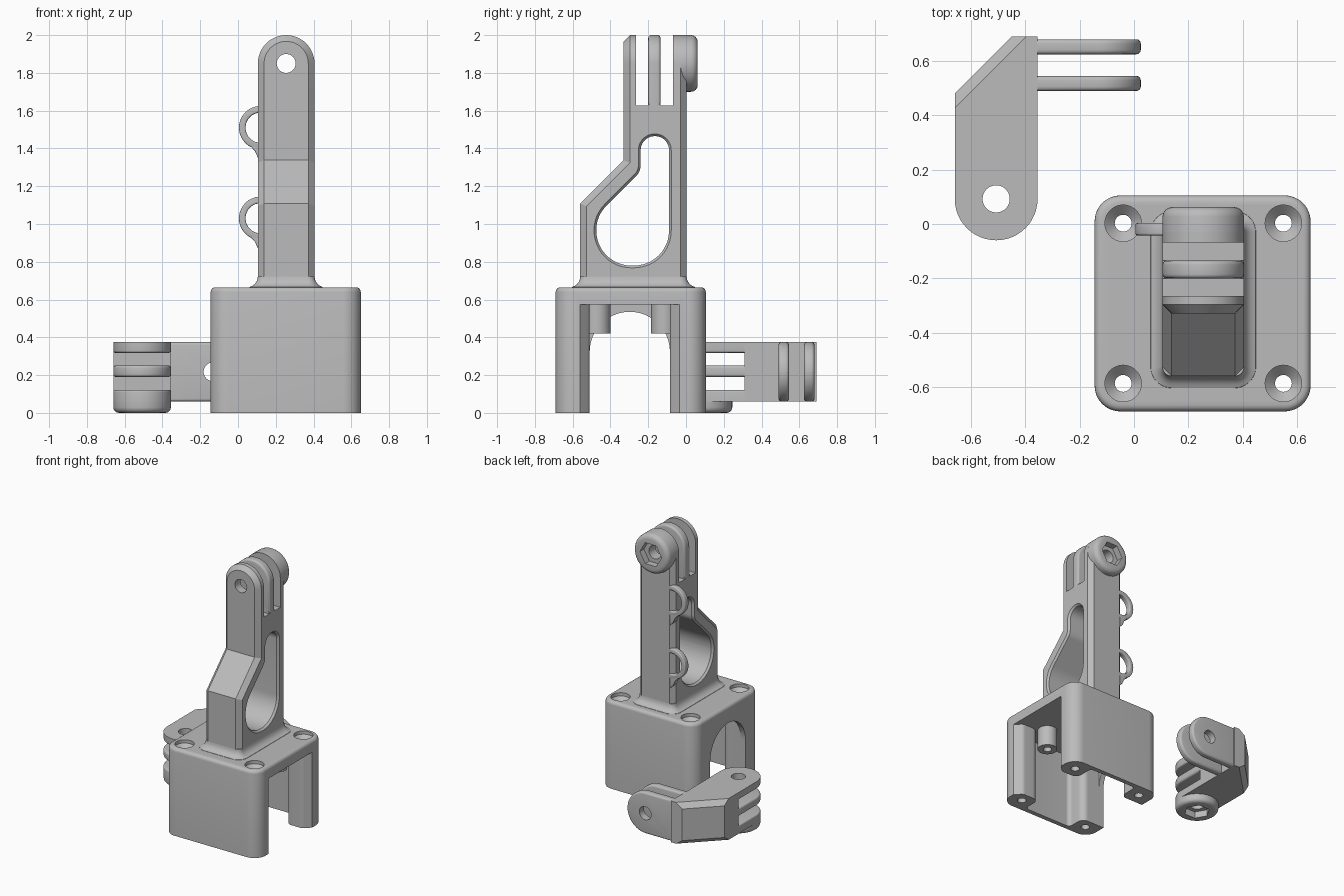
import bpy, bmesh, math
from mathutils import Vector

if "Cube" in bpy.data.objects:
    bpy.data.objects.remove(bpy.data.objects["Cube"])

grey = bpy.data.materials.new("grey plastic")
grey.diffuse_color = (0.5, 0.5, 0.5, 1)
grey.use_nodes = True
grey.node_tree.nodes["Principled BSDF"].inputs["Base Color"].default_value = grey.diffuse_color


def rounded(corners):
    """Polygon from (u, v, radius) corners, each filleted."""
    out, n = [], len(corners)
    for i, (u, v, r) in enumerate(corners):
        p = Vector((u, v))
        if r == 0:
            out.append(p)
            continue
        a = (Vector(corners[i - 1][:2]) - p).normalized()
        b = (Vector(corners[(i + 1) % n][:2]) - p).normalized()
        half = a.angle(b) / 2
        c = p + (a + b).normalized() * r / math.sin(half)
        s = p + a * r / math.tan(half) - c
        e = p + b * r / math.tan(half) - c
        a0 = math.atan2(s.y, s.x)
        d = (math.atan2(e.y, e.x) - a0 + math.pi) % (2 * math.pi) - math.pi
        k = max(3, round(abs(d) / 0.13))
        out += [c + Vector((math.cos(a0 + d * j / k), math.sin(a0 + d * j / k))) * r
                for j in range(k + 1)]
    return out


def circle(u, v, r, n=40, turn=0):
    return [Vector((u + r * math.cos(turn + 2 * math.pi * i / n),
                    v + r * math.sin(turn + 2 * math.pi * i / n))) for i in range(n)]


def rect(u0, u1, v0, v1, r=0):
    return rounded([(u0, v0, r), (u1, v0, r), (u1, v1, r), (u0, v1, r)])


def grow(pts, d):
    """Offset a counter-clockwise polygon outward by d."""
    out = []
    for i, p in enumerate(pts):
        e = (p - pts[i - 1]).normalized()
        f = (pts[(i + 1) % len(pts)] - p).normalized()
        n1, n2 = Vector((e.y, -e.x)), Vector((f.y, -f.x))
        out.append(p + (n1 + n2) * d / max(0.2, 1 + n1.dot(n2)))
    return out


def loft(name, pts, axis, sections):
    """Solid along an axis from (position, outline offset) sections."""
    pts = [Vector(p) for p in pts]
    pts = [p for i, p in enumerate(pts) if (p - pts[i - 1]).length > 1e-4]
    if sum(pts[i - 1].cross(p) for i, p in enumerate(pts)) < 0:
        pts.reverse()
    place = {'x': lambda q, h: (h, q.x, q.y), 'y': lambda q, h: (q.x, h, q.y),
             'z': lambda q, h: (q.x, q.y, h)}[axis]
    bm = bmesh.new()
    rings = [[bm.verts.new(place(q, h)) for q in grow(pts, d)] for h, d in sections]
    for lo, hi in zip(rings, rings[1:]):
        for i in range(len(pts)):
            bm.faces.new((lo[i - 1], lo[i], hi[i], hi[i - 1]))
    bm.faces.new(rings[0])
    bm.faces.new(rings[-1])
    bmesh.ops.recalc_face_normals(bm, faces=bm.faces)
    me = bpy.data.meshes.new(name)
    bm.to_mesh(me)
    bm.free()
    me.materials.append(grey)
    ob = bpy.data.objects.new(name, me)
    bpy.context.collection.objects.link(ob)
    return ob


def span(a, b, ra=0.0, rb=0.0, k=4):
    """Sections from a to b with edges rounded by ra and rb (k=1 is a chamfer)."""
    arc = [math.pi / 2 * i / k for i in range(k + 1)]
    s = [(a + ra * (1 - math.sin(t)), -ra * (1 - math.cos(t))) for t in reversed(arc)] if ra else [(a, 0)]
    e = [(b - rb * (1 - math.sin(t)), -rb * (1 - math.cos(t))) for t in arc] if rb else [(b, 0)]
    if ra:
        s = [(a + ra * (1 - math.cos(t)), -ra * (1 - math.sin(t))) for t in arc]
    if rb:
        e = [(b - rb * (1 - math.cos(t)), -rb * (1 - math.sin(t))) for t in reversed(arc)]
    return s + e


def apply_bool(ob, cutters, op='DIFFERENCE'):
    for c in cutters:
        m = ob.modifiers.new("cut", 'BOOLEAN')
        m.operation, m.object, m.solver = op, c, 'EXACT'
    dg = bpy.context.evaluated_depsgraph_get()
    me = bpy.data.meshes.new_from_object(ob.evaluated_get(dg))
    ob.modifiers.clear()
    ob.data = me
    for c in cutters:
        bpy.data.objects.remove(c)


# --- Housing: rounded box with an open side, arch, corner posts and screw holes
X0, X1, Y0, Y1 = -0.145, 0.65, -0.69, 0.105
housing = loft("housing", rect(X0, X1, Y0, Y1, 0.095), 'z', span(0, 0.665, 0, 0.025))
a, b, c, d = -0.51, -0.085, -0.655, 0.07
cavity = loft("cavity_cut", rounded([
    (-0.105, a, 0), (0.05, a, .05), (0.05, c, .03), (0.46, c, .03), (0.46, a, .05), (0.6, a, .04), (0.7, a - .1, 0),
    (0.7, b + .1, 0), (0.6, b, .04), (0.46, b, .05), (0.46, d, .03), (0.05, d, .03), (0.05, b, .05), (-0.105, b, 0)]),
    'z', span(-0.1, 0.575))
arch = loft("arch_cut", rounded([(a, -0.1, 0), (b, -0.1, 0), (b, 0.535, .212), (a, 0.535, .212)]),
            'x', span(-0.3, 0.0))
screws = [loft("screw_cut", circle(x, y, 0.031, 28), 'z', [(-0.1, 0), (0.605, 0), (0.64, 0.036), (0.7, 0.036)])
          for x in (-0.04, 0.55) for y in (-0.587, 0.003)]
apply_bool(housing, [cavity, arch] + screws)

# Mounting bosses under the ceiling
for x in (0.1, 0.41):
    for y in (-0.47, -0.115):
        boss = loft("ceiling_boss", circle(x, y, 0.07, 28), 'z', span(0.42, 0.6))
        apply_bool(boss, [loft("boss_cut", circle(x, y, 0.03, 20), 'z', span(0.38, 0.56))])

# --- Column with chamfered edges and a keyhole window
column = loft("column", [(0.003, 0.6), (-0.56, 0.6), (-0.56, 1.108), (-0.33, 1.338), (-0.33, 1.665), (0.003, 1.665)],
              'x', span(0.105, 0.405, 0.033, 0.033, 1))
window = loft("window_cut", rounded([
    (-0.09, 0.78, .185), (-0.09, 1.465, .074), (-0.24, 1.465, .074), (-0.24, 1.278, .08),
    (-0.475, 1.043, .18), (-0.475, 0.78, .185)]), 'x',
    [(0.0, 0.012), (0.105, 0.012), (0.12, 0), (0.39, 0), (0.405, 0.012), (0.5, 0.012)])
slots = [loft("slot_cut", rect(y0, y1, 1.628, 1.8), 'x', span(0, 0.5)) for y0, y1 in ((-.265, -.2), (-.135, -.068))]
apply_bool(column, [window] + slots)

# Concave fillet where the column meets the housing
R = 0.058
loft("column_foot", rect(0.105, 0.405, -0.56, 0.003, 0.034), 'z',
     [(0.65, R * 0.85)] + [(0.665 + R * (1 - math.cos(t)), R * (1 - math.sin(t)))
                    for t in [math.pi / 2 * i / 6 for i in range(1, 7)]])

# Column prongs and the nut seat, drilled across
tip = rounded([(0.105, 1.6, 0), (0.405, 1.6, 0), (0.405, 2.0, .1499), (0.105, 2.0, .1499)])
for name, sec in (("front_prong", span(-0.33, -0.265, 0.033, 0, 1)),
                  ("middle_prong", span(-0.2, -0.135, 0.015, 0.015)),
                  ("back_prong", span(-0.068, 0.003, 0, 0.033, 1))):
    apply_bool(loft(name, tip, 'y', sec), [loft("pin_cut", circle(0.255, 1.85, 0.05), 'y', span(-0.5, 0.2))])
seat = loft("column_nut_seat", circle(0.255, 1.85, 0.15, 48), 'y', span(-0.06, 0.062, 0, 0.035))
apply_bool(seat, [loft("pin_cut", circle(0.255, 1.85, 0.05), 'y', span(-0.5, 0.2)),
                  loft("hex_cut", circle(0.255, 1.85, 0.092, 6), 'y', span(0.012, 0.2))])

# Cable loops on the side of the column
for z in (1.51, 1.03):
    ang = [math.radians(70 + 220 * i / 26) for i in range(27)]
    pts = [(0.12 + r * math.cos(t), z + r * math.sin(t))
           for r, seq in ((0.115, ang), (0.08, ang[::-1])) for t in seq]
    loft("cable_loop", pts, 'y', span(-0.042, 0.003, 0.008, 0.008))
    loft("loop_foot", [(0.135, z - 0.19), (0.108, z - 0.165), (0.09, z - 0.125), (0.065, z - 0.097), (0.135, z - 0.1)],
         'y', span(-0.042, 0.003, 0.004, 0.004))

# --- Separate elbow arm: block with a bevelled outer corner
block = loft("arm_block", rect(-0.66, -0.355, 0.31, 0.69), 'z', span(0.06, 0.375))
corner = loft("corner_cut", [(1, -1), (1, 0.69 + 1), (0.55, 0.69 + 1), (-1.66, -0.52), (-1.66, -1)],
              'z', span(0.06 - 1e-3, 0.375 + 1e-3, 0.038, 0.038, 1))
apply_bool(block, [corner], 'INTERSECT')

# Arm prongs around the upright pin, with nut seat below
PX, PY = -0.5075, 0.0925
for name, z0, z1, r0, r1 in (("arm_lower_prong", 0.06, 0.122, 0, 0.012), ("arm_middle_prong", 0.19, 0.252, 0.015, 0.015),
                             ("arm_upper_prong", 0.318, 0.375, 0.012, 0)):
    prong = loft(name, rounded([(-0.66, 0.33, 0), (-0.66, -0.06, .1524), (-0.355, -0.06, .1524), (-0.355, 0.33, 0)]),
                 'z', span(z0, z1, r0, r1))
    apply_bool(prong, [loft("pin_cut", circle(PX, PY, 0.05), 'z', span(-0.2, 0.6))])
seat = loft("arm_nut_seat", circle(PX, PY, 0.1525, 48), 'z', span(0, 0.07, 0.03, 0))
apply_bool(seat, [loft("pin_cut", circle(PX, PY, 0.05), 'z', span(-0.2, 0.6)),
                  loft("hex_cut", circle(PX, PY, 0.092, 6), 'z', span(-0.1, 0.05))])

# Pair of sideways prongs
for y0 in (0.49, 0.625):
    prong = loft("arm_side_prong", rounded([(-0.375, 0.06, 0), (0.025, 0.06, .1574), (0.025, 0.375, .1574),
                                            (-0.375, 0.375, 0)]), 'y', span(y0, y0 + 0.055, 0.016, 0.016))
    apply_bool(prong, [loft("pin_cut", circle(-0.132, 0.2175, 0.05), 'y', span(0.3, 0.9))])

# Smooth curves, keep edges sharp
bpy.ops.object.select_all(action='SELECT')
bpy.context.view_layer.objects.active = housing
bpy.ops.object.shade_smooth_by_angle(angle=math.radians(30))
